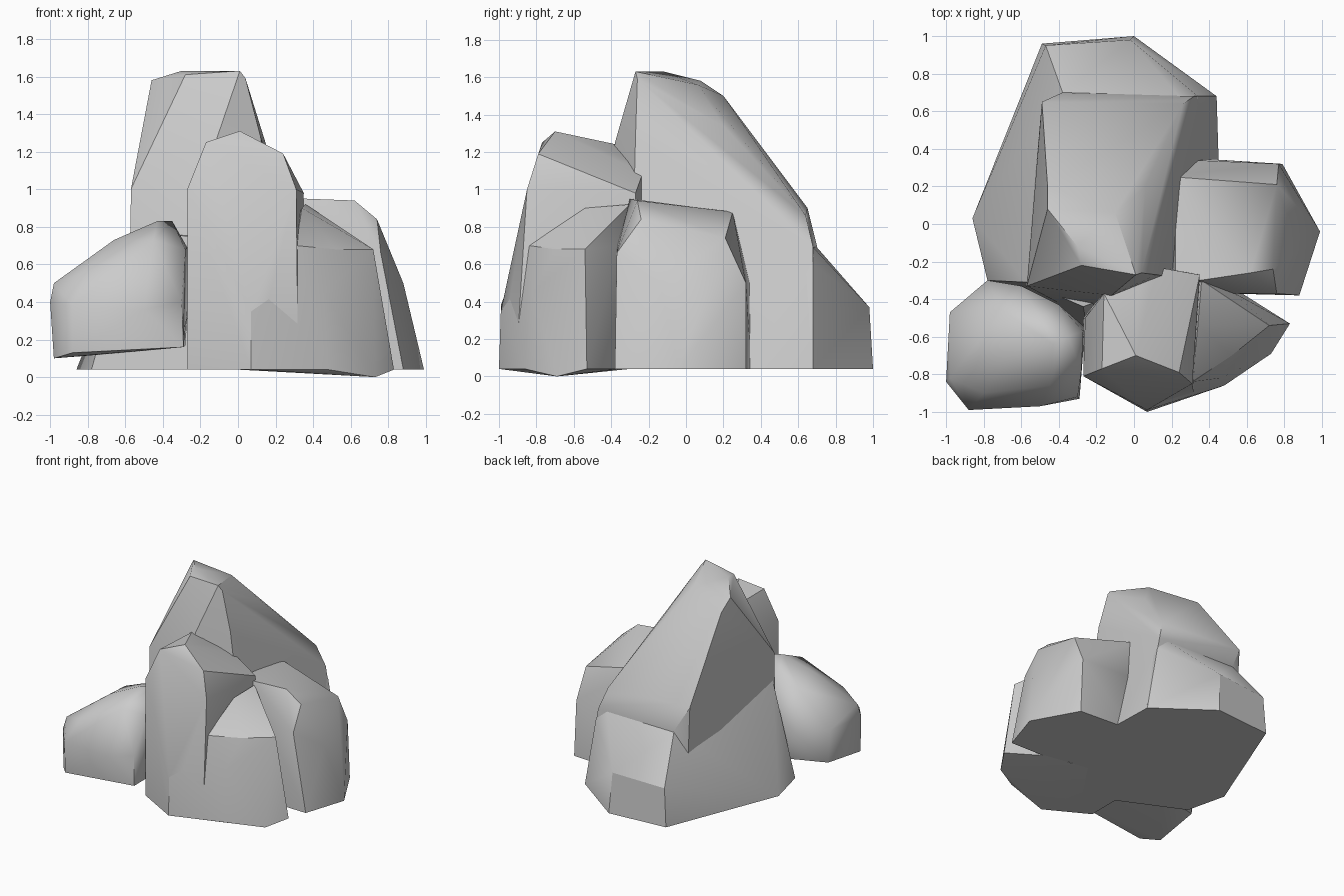
import bpy, bmesh, math


def rock(name, base, points, floor=0.04, smooth=30):
    """Faceted stone: hull of a ground outline and a few chiselled corners."""
    bm = bmesh.new()
    for x, y in base:
        bm.verts.new((x, y, floor))
    for p in points:
        bm.verts.new(p)
    bmesh.ops.convex_hull(bm, input=bm.verts[:])
    loose = [v for v in bm.verts if not v.link_faces]
    bmesh.ops.delete(bm, geom=loose, context='VERTS')
    bmesh.ops.dissolve_limit(bm, angle_limit=math.radians(3),
                             verts=bm.verts[:], edges=bm.edges[:])
    bmesh.ops.recalc_face_normals(bm, faces=bm.faces[:])
    me = bpy.data.meshes.new(name)
    bm.to_mesh(me)
    bm.free()
    ob = bpy.data.objects.new(name, me)
    bpy.context.collection.objects.link(ob)
    bpy.ops.object.select_all(action='DESELECT')
    ob.select_set(True)
    bpy.context.view_layer.objects.active = ob
    bpy.ops.object.shade_smooth_by_angle(angle=math.radians(smooth))
    return ob


# Wide foot of the tall back rock
rock("back_rock_foot",
     [(-0.86, 0.03), (-0.68, 0.40), (-0.49, 0.96), (0, 1.0), (0.44, 0.68),
      (0.42, 0.30), (0.28, -0.35), (-0.25, -0.55), (-0.78, -0.30)],
     [(-0.47, 0.95, 0.35), (-0.02, 0.98, 0.37), (0.34, 0.68, 0.60),
      (-0.38, 0.70, 0.69), (0.24, 0.68, 0.69),
      (-0.57, -0.31, 0.78), (-0.27, -0.44, 0.75), (0.1, -0.3, 0.75)])

# Tall back rock with the sloping rear face
rock("back_rock_peak",
     [(-0.45, 0.64), (0.44, 0.67), (0.45, 0.35), (0.30, -0.30),
      (-0.25, -0.50), (-0.58, -0.34)],
     [(-0.38, 0.70, 0.70), (0.32, 0.68, 0.69), (-0.49, 0.65, 0.90),
      (0.26, 0.64, 0.86), (-0.46, 0.20, 1.50), (0.06, 0.20, 1.34),
      (-0.46, 0.08, 1.58), (-0.30, -0.12, 1.63), (0.04, -0.10, 1.50),
      (-0.10, 0.06, 1.56), (-0.28, -0.22, 1.61), (0.01, -0.27, 1.63),
      (0.04, -0.26, 1.59), (0.12, -0.27, 1.28), (-0.12, -0.38, 1.25),
      (-0.57, -0.33, 1.0)])

# Front rock: upright column with a top falling to the right
rock("front_rock_column",
     [(-0.27, -0.81), (0.07, -1.0), (0.32, -0.91), (0.34, -0.30),
      (0.12, -0.22), (-0.17, -0.36), (-0.27, -0.5)],
     [(0.07, -0.99, 0.35), (-0.27, -0.81, 1.0), (-0.26, -0.50, 1.0),
      (-0.17, -0.77, 1.25), (0.01, -0.70, 1.31), (0.24, -0.79, 1.19),
      (0.31, -0.85, 1.0), (-0.16, -0.37, 1.24), (0.02, -0.35, 1.18),
      (0.12, -0.23, 1.09), (0.35, -0.27, 0.98)])

# Front rock: low shoulder to the right
rock("front_rock_shoulder",
     [(0.07, -1.0), (0.48, -0.86), (0.83, -0.53), (0.56, -0.36),
      (0.20, -0.30), (0.0, -0.6)],
     [(0.73, -0.69, 0.0), (0.07, -0.99, 0.35), (0.46, -0.82, 0.45),
      (0.31, -0.84, 0.70), (0.52, -0.70, 0.68), (0.72, -0.54, 0.68),
      (0.34, -0.54, 0.90), (0.36, -0.30, 0.92), (0.52, -0.36, 0.70)])

# Right rock with a gently tilted top
rock("right_rock",
     [(0.99, -0.04), (0.88, -0.38), (0.50, -0.37), (0.15, -0.25),
      (0.20, 0.30), (0.33, 0.35), (0.79, 0.32)],
     [(0.22, -0.28, 0.94), (0.35, -0.30, 0.95), (0.62, -0.26, 0.94),
      (0.74, -0.24, 0.84), (0.76, 0.21, 0.74), (0.22, 0.25, 0.88),
      (0.31, 0.34, 0.50), (0.77, 0.32, 0.50), (0.88, -0.14, 0.50),
      (0.52, -0.37, 0.70), (0.76, -0.37, 0.66)])

# Rounded boulder leaning on the left
rock("left_boulder", [],
     [(-0.98, -0.86, 0.10), (-0.88, -0.98, 0.13), (-0.29, -0.93, 0.16),
      (-0.28, -0.60, 0.17), (-0.96, -0.47, 0.15), (-0.60, -0.37, 0.13),
      (-1.0, -0.84, 0.40), (-0.98, -0.47, 0.42), (-0.88, -0.99, 0.38),
      (-0.98, -0.82, 0.50), (-0.50, -0.97, 0.36), (-0.30, -0.92, 0.40),
      (-0.78, -0.30, 0.40), (-0.60, -0.33, 0.52), (-0.40, -0.43, 0.60),
      (-0.26, -0.55, 0.45), (-0.66, -0.70, 0.73), (-0.70, -0.46, 0.69),
      (-0.50, -0.50, 0.78), (-0.43, -0.64, 0.83), (-0.35, -0.60, 0.83),
      (-0.27, -0.57, 0.69), (-0.28, -0.78, 0.68), (-0.45, -0.86, 0.73),
      (-0.80, -0.90, 0.56)],
     smooth=55)
